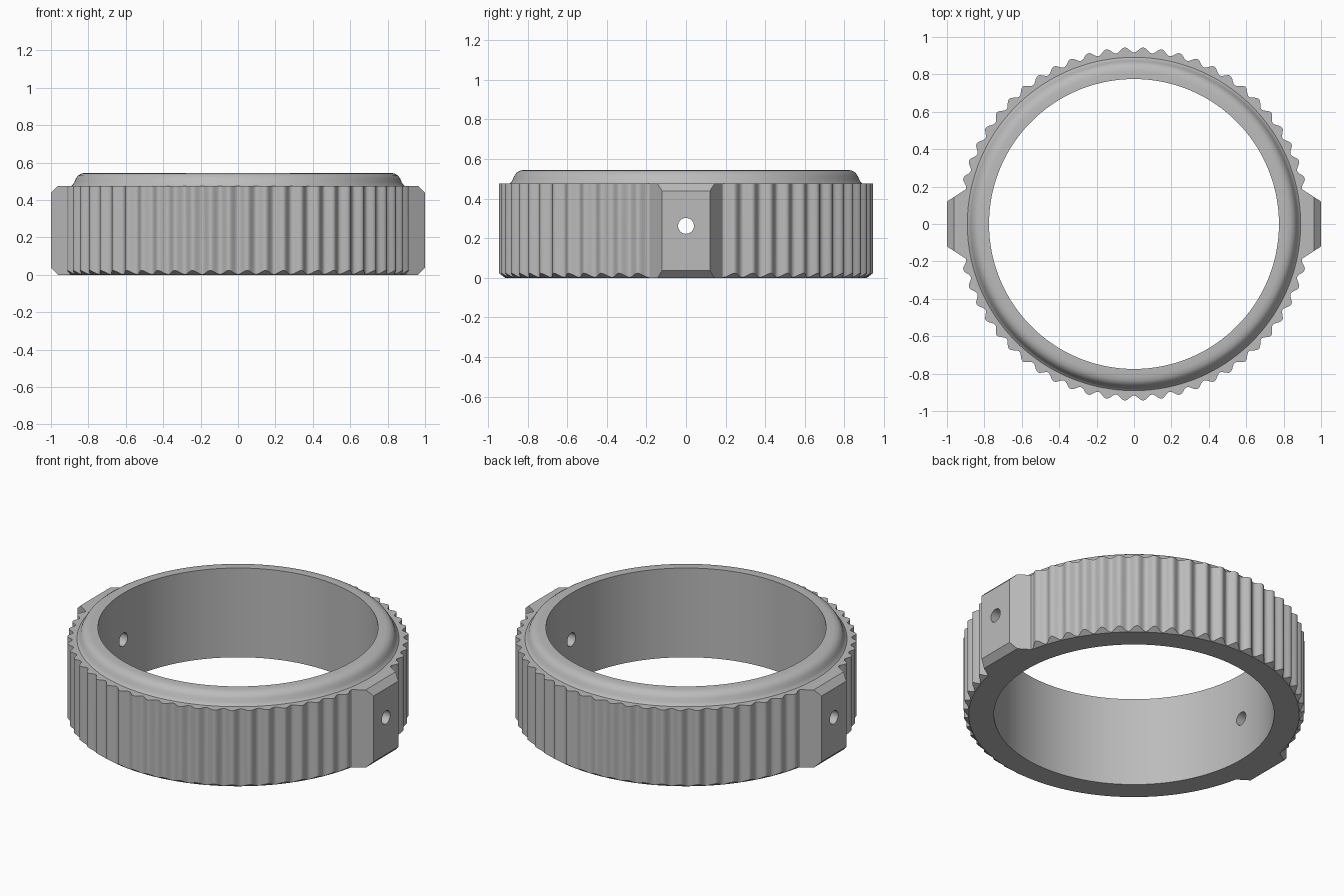
import bpy, bmesh, math
from mathutils import Matrix

old = bpy.data.objects.get("Cube")
if old:
    bpy.data.objects.remove(old, do_unlink=True)

RIDGES, STEPS = 60, 12
N = RIDGES * STEPS
R_RIDGE, R_VALLEY, R_FOOT = 0.945, 0.917, 0.914
R_BORE, BODY_TOP = 0.775, 0.475

grey = bpy.data.materials.new("satin_grey")
grey.use_nodes = True
colour = (0.5, 0.5, 0.5, 1)
grey.diffuse_color = colour
grey.node_tree.nodes["Principled BSDF"].inputs["Base Color"].default_value = colour


def make_object(name, bm):
    bmesh.ops.recalc_face_normals(bm, faces=bm.faces)
    mesh = bpy.data.meshes.new(name)
    bm.to_mesh(mesh)
    bm.free()
    mesh.materials.append(grey)
    ob = bpy.data.objects.new(name, mesh)
    bpy.context.collection.objects.link(ob)
    return ob


def knurl(i):
    """Outer radius of the grip at step i, with a valley at step 0."""
    wave = 0.5 - 0.5 * math.cos(2 * math.pi * i / STEPS)
    return R_VALLEY + (R_RIDGE - R_VALLEY) * wave


# Ring body: knurled wall with a chamfered foot, rounded lip, plain bore
lip = [(0.891, BODY_TOP), (0.883, 0.482), (0.875, 0.495), (0.868, 0.513),
       (0.856, 0.53), (0.838, 0.541), (0.815, 0.545), (R_BORE, 0.545), (R_BORE, 0)]
bm = bmesh.new()
columns = []
for i in range(N):
    a = 2 * math.pi * i / N
    r = knurl(i)
    profile = [(R_FOOT, 0), (r, (r - R_FOOT) * 0.75), (r, BODY_TOP)] + lip
    columns.append([bm.verts.new((p * math.cos(a), p * math.sin(a), z)) for p, z in profile])
count = len(columns[0])
for i, col in enumerate(columns):
    nxt = columns[(i + 1) % N]
    for k in range(count):
        m = (k + 1) % count
        bm.faces.new((col[k], nxt[k], nxt[m], col[m]))
ring = make_object("knurled_ring", bm)


# Tapered side lug with chamfered top and bottom edges
def make_lug(name, side):
    bm = bmesh.new()
    cut = 0.037
    for x, z in ((0.84, 0), (1 - cut, 0), (1, cut),
                 (1, BODY_TOP - cut), (1 - cut, BODY_TOP), (0.84, BODY_TOP)):
        half = 0.12 + 0.65 * (1 - x)
        for y in (-half, half):
            bm.verts.new((side * x, y, z))
    bmesh.ops.convex_hull(bm, input=bm.verts)
    bmesh.ops.dissolve_limit(bm, angle_limit=0.01, verts=bm.verts, edges=bm.edges)
    return make_object(name, bm)


def combine(target, tool, operation):
    tool.hide_render = True
    mod = target.modifiers.new(tool.name, "BOOLEAN")
    mod.object, mod.operation, mod.solver = tool, operation, "EXACT"
    bpy.ops.object.select_all(action="DESELECT")
    bpy.context.view_layer.objects.active = target
    target.select_set(True)
    bpy.ops.object.modifier_apply(modifier=mod.name)
    bpy.data.objects.remove(tool, do_unlink=True)


for name, side in (("left_lug", 1), ("right_lug", -1)):
    combine(ring, make_lug(name, side), "UNION")

# Screw hole through both lugs
bm = bmesh.new()
bmesh.ops.create_cone(bm, cap_ends=True, segments=40, radius1=0.04, radius2=0.04, depth=2.4,
                      matrix=Matrix.Translation((0, 0, 0.262)) @ Matrix.Rotation(math.pi / 2, 4, "Y"))
combine(ring, make_object("screw_hole_cutter", bm), "DIFFERENCE")

bpy.ops.object.shade_smooth_by_angle(angle=math.radians(30))
